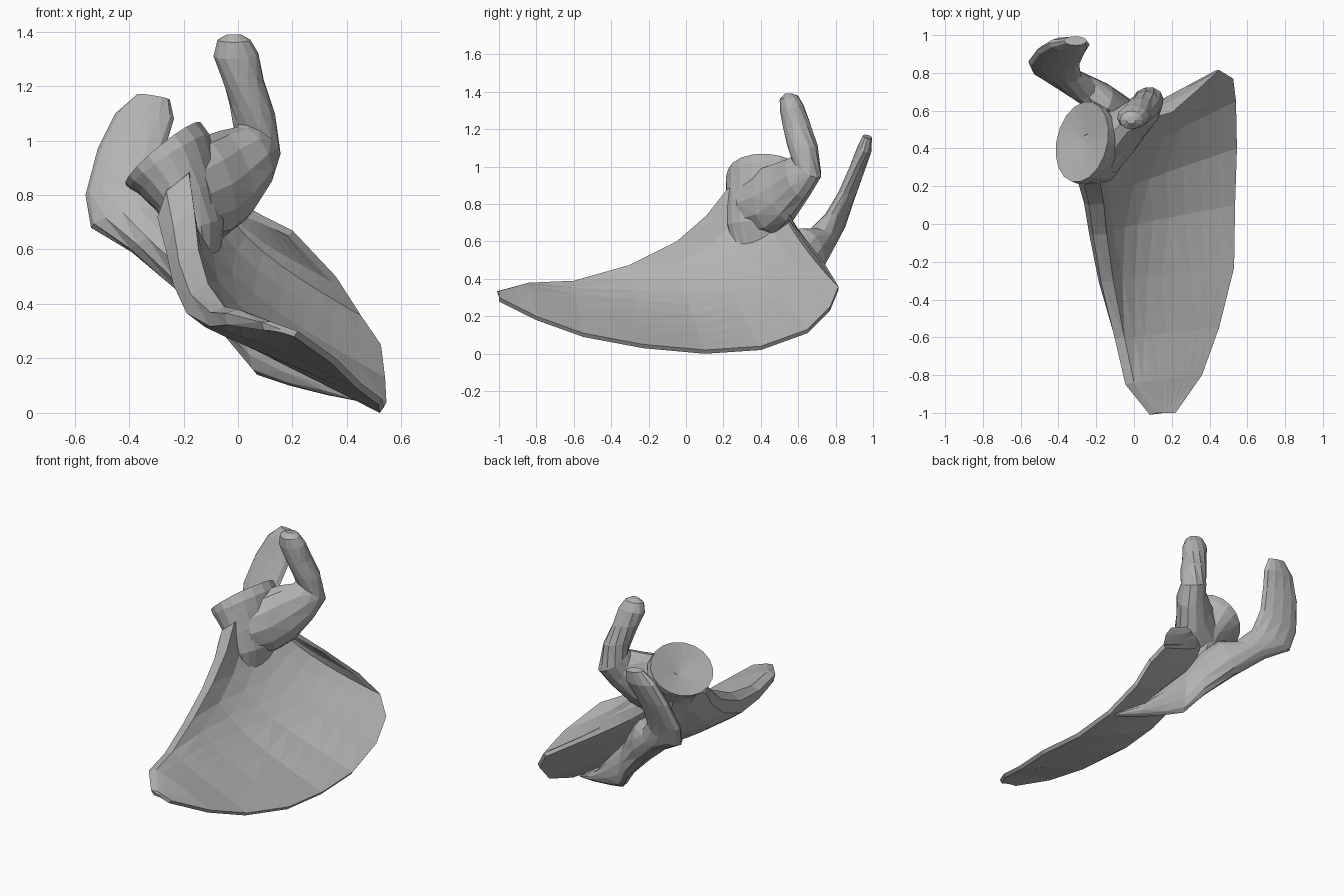
import bpy, bmesh, math
from mathutils import Vector

cube = bpy.data.objects.get("Cube")
if cube:
    bpy.data.objects.remove(cube)

bone = bpy.data.materials.new("bone_grey")
bone.use_nodes = True
GREY = (0.45, 0.45, 0.45, 1)
bone.diffuse_color = GREY
bone.node_tree.nodes["Principled BSDF"].inputs["Base Color"].default_value = GREY


def skin(name, rings, dish=(0, 0, 0)):
    """Join closed rings of equal length into a capped solid."""
    bm = bmesh.new()
    loops = [[bm.verts.new(p) for p in ring] for ring in rings]
    n = len(loops[0])
    for a, b in zip(loops, loops[1:]):
        for i in range(n):
            j = (i + 1) % n
            bm.faces.new((a[i], a[j], b[j], b[i]))
    for loop, push in ((loops[0], (0, 0, 0)), (loops[-1], dish)):
        mid = sum((v.co for v in loop), Vector()) / n
        hub = bm.verts.new(mid + Vector(push))
        for i in range(n):
            bm.faces.new((loop[i], loop[(i + 1) % n], hub))
    bmesh.ops.triangulate(bm, faces=[f for f in bm.faces if len(f.verts) > 3])
    bmesh.ops.recalc_face_normals(bm, faces=bm.faces)
    mesh = bpy.data.meshes.new(name)
    bm.to_mesh(mesh)
    bm.free()
    mesh.materials.append(bone)
    obj = bpy.data.objects.new(name, mesh)
    bpy.context.collection.objects.link(obj)


def loft(name, rows, sides=12, dish=(0, 0, 0)):
    """Each row is one oval section: two end points and a half thickness."""
    ends = [(Vector(p), Vector(q), t) for p, q, t in rows]
    mids = [(p + q) / 2 for p, q, t in ends]
    turns = [math.tau * i / sides for i in range(sides)]
    rings = []
    for k, (p, q, t) in enumerate(ends):
        along = mids[min(k + 1, len(mids) - 1)] - mids[max(k - 1, 0)]
        wide = (q - p) / 2
        thick = along.cross(wide).normalized() * t
        rings.append([mids[k] + wide * math.cos(a) + thick * math.sin(a) for a in turns])
    skin(name, rings, dish)


# Blade: each row runs from the thick outer border to the thin inner border,
# followed by the outer thickness and the depth of the hollow
blade_rows = [
    ((.12, -1.0, .335), (.22, -1.0, .30), .04, 0),
    ((0, -.84, .38), (.36, -.8, .2), .07, -.01),
    ((-.05, -.6, .39), (.45, -.55, .11), .09, .01),
    ((-.11, -.3, .475), (.53, -.23, .05), .135, .055),
    ((-.145, -.05, .6), (.535, .1, .02), .16, .1),
    ((-.16, .11, .74), (.545, .4, .04), .18, .13),
    ((-.18, .22, .88), (.54, .65, .13), .2, .14),
    ((-.16, .36, .93), (.525, .77, .25), .17, .13),
    ((-.1, .46, .9), (.45, .815, .36), .12, .09),
    ((-.05, .51, .85), (.36, .73, .5), .09, .05),
    ((-.02, .53, .8), (.2, .59, .67), .06, .01),
]
dorsal = Vector((-.58, 0, -.81))
steps = 9
blade = []
for outer, inner, thick, hollow in blade_rows:
    outer, inner = Vector(outer), Vector(inner)
    front, back = [], []
    for i in range(steps + 1):
        u = i / steps
        p = outer.lerp(inner, u) + dorsal * hollow * math.sin(math.pi * u ** .65)
        front.append(p)
        back.append(p + dorsal * (.025 + (thick - .025) * (1 - u) ** 3))
    edge = (front[0] + back[0]) / 2 + Vector((-.025, -.01, .015))
    blade.append(front + back[::-1] + [edge])
skin("blade", blade)

# Neck rising out of the blade and flaring into the dished joint socket
loft("socket", [
    ((-.14, .25, .54), (-.1, .52, .56), .05),
    ((-.17, .22, .68), (-.12, .55, .69), .1),
    ((-.22, .215, .79), (-.15, .58, .8), .125),
    ((-.275, .215, .875), (-.18, .62, .885), .155),
    ((-.305, .215, .915), (-.195, .64, .93), .175),
    ((-.33, .225, .945), (-.22, .645, .96), .178),
], 18, (.02, 0, -.025))

# Hooked process growing from the neck and rising beside the socket
loft("hooked_process", [
    ((-.22, .4, .96), (-.16, .4, .62), .16),
    ((-.14, .46, 1.01), (-.06, .47, .64), .135),
    ((-.07, .53, 1.035), (.03, .54, .71), .105),
    ((.0, .57, 1.05), (.1, .63, .83), .09),
    ((.0, .59, 1.06), (.14, .70, .94), .078),
    ((-.025, .585, 1.13), (.13, .66, 1.1), .08),
    ((-.06, .57, 1.23), (.095, .61, 1.22), .075),
    ((-.09, .56, 1.31), (.075, .57, 1.32), .065),
    ((-.075, .55, 1.37), (.045, .55, 1.37), .05),
    ((-.04, .55, 1.39), (.01, .55, 1.39), .02),
], 12)

# Ridge across the back of the blade, sweeping up into the flat overhang
loft("ridge_and_overhang", [
    ((.48, .39, .05), (.46, .4, .04), .015),
    ((.3, .45, .16), (.33, .45, .065), .04),
    ((.17, .49, .31), (.19, .5, .1), .045),
    ((.03, .53, .46), (.07, .55, .14), .05),
    ((-.06, .56, .6), (-.03, .63, .27), .06),
    ((-.14, .61, .67), (-.2, .71, .44), .085),
    ((-.21, .7, .67), (-.39, .77, .59), .075),
    ((-.28, .78, .75), (-.54, .82, .68), .055),
    ((-.29, .845, .86), (-.56, .86, .8), .045),
    ((-.265, .9, .98), (-.515, .92, .97), .042),
    ((-.235, .95, 1.08), (-.45, .955, 1.1), .04),
    ((-.25, .97, 1.15), (-.37, .97, 1.17), .025),
], 12)
